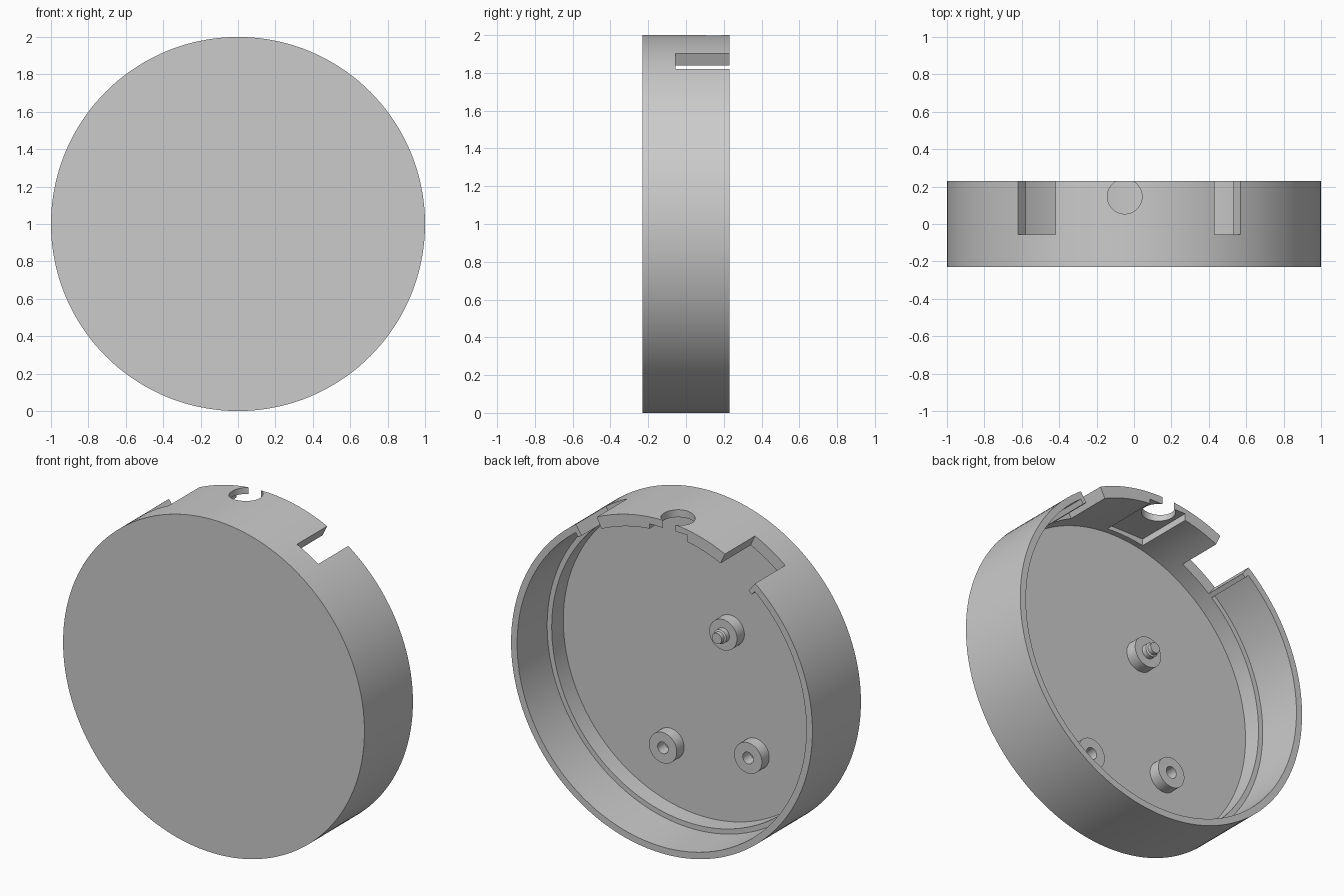
import bpy, bmesh
from math import sin, cos, radians, tau
from mathutils import Vector, Matrix

old = bpy.data.objects.get("Cube")
if old:
    bpy.data.objects.remove(old, do_unlink=True)

grey = bpy.data.materials.new("plain_grey")
grey.use_nodes = True
grey.diffuse_color = (0.6, 0.6, 0.6, 1)
grey.node_tree.nodes["Principled BSDF"].inputs["Base Color"].default_value = (0.6, 0.6, 0.6, 1)

FRONT, BACK = -0.23, 0.23
FLOOR, LEDGE = -0.165, -0.055
CENTRE = 1.0          # height of the housing axis
WALL, LIP = 0.93, 0.96  # inner radii


def make_object(name, bm):
    bmesh.ops.recalc_face_normals(bm, faces=bm.faces)
    mesh = bpy.data.meshes.new(name)
    bm.to_mesh(mesh)
    bm.free()
    mesh.materials.append(grey)
    obj = bpy.data.objects.new(name, mesh)
    bpy.context.collection.objects.link(obj)
    return obj


def activate(obj):
    bpy.ops.object.select_all(action="DESELECT")
    obj.select_set(True)
    bpy.context.view_layer.objects.active = obj


def smooth(obj):
    activate(obj)
    bpy.ops.object.shade_smooth_by_angle(angle=radians(30))


def arc(radius, start, end, steps):
    """Points in x and z; angles in degrees from the top towards +x."""
    return [(radius * sin(radians(start + (end - start) * i / steps)),
             CENTRE + radius * cos(radians(start + (end - start) * i / steps)))
            for i in range(steps + 1)]


def prism(name, outline, y0, y1):
    """Extrude an x-z outline along y."""
    bm = bmesh.new()
    face = bm.faces.new([bm.verts.new((x, y0, z)) for x, z in outline])
    new = bmesh.ops.extrude_face_region(bm, geom=[face])["geom"]
    bmesh.ops.translate(bm, vec=(0, y1 - y0, 0),
                        verts=[v for v in new if isinstance(v, bmesh.types.BMVert)])
    return make_object(name, bm)


def disc(name, radius, y0, y1):
    return prism(name, arc(radius, 0, 360, 144)[:-1], y0, y1)


def sector(name, r0, r1, start, end, y0, y1, steps):
    outline = arc(r1, start, end, steps) + arc(r0, end, start, steps)
    return prism(name, outline, y0, y1)


def cut(target, cutter):
    cutter.hide_render = True
    mod = target.modifiers.new("cut", "BOOLEAN")
    mod.operation = "DIFFERENCE"
    mod.solver = "EXACT"
    mod.object = cutter
    activate(target)
    bpy.ops.object.modifier_apply(modifier=mod.name)
    bpy.data.objects.remove(cutter, do_unlink=True)


def lathe(name, profile, x, z):
    """Spin a radius-depth profile about an axis along y."""
    bm = bmesh.new()
    verts = [bm.verts.new((r, y, 0)) for r, y in profile]
    edges = [bm.edges.new(pair) for pair in zip(verts, verts[1:])]
    bmesh.ops.spin(bm, geom=verts + edges, cent=(0, 0, 0), axis=(0, 1, 0),
                   angle=tau, steps=48, use_duplicate=False)
    bmesh.ops.remove_doubles(bm, verts=bm.verts, dist=0.0001)
    bmesh.ops.translate(bm, vec=(x, 0, z), verts=bm.verts)
    obj = make_object(name, bm)
    smooth(obj)
    return obj


# Round housing, hollowed from the back
housing = disc("housing", 1, FRONT, BACK)
cut(housing, disc("cavity_cutter", WALL, FLOOR, 0.4))

# Thin lip all round except the thick stretch at the top
cut(housing, sector("lip_cutter", 0.88, LIP, 36.5, 320, LEDGE, 0.4, 120))

# Two notches in the rim
for start, end in ((-38.3, -24.8), (25.5, 34.8)):
    cut(housing, sector("notch_cutter", 0.85, 1.1, start, end, LEDGE, 0.4, 8))

# Flat-roofed recess under the cable hole
cut(housing, prism("recess_cutter",
                   [(-0.17, 1.8), (0.08, 1.8), (0.08, 1.955), (-0.17, 1.955)], -0.13, 0.4))

# Cable hole through the top
bm = bmesh.new()
bmesh.ops.create_cone(bm, cap_ends=True, segments=48, radius1=0.093, radius2=0.093, depth=0.5,
                      matrix=Matrix.Translation(Vector((-0.05, 0.147, 1.95))))
cut(housing, make_object("hole_cutter", bm))
smooth(housing)

# Posts on the floor: two hollow, one with a stepped pin
base, face, radius, bore = FLOOR - 0.01, -0.095, 0.092, 0.035
for name, x, z in (("left_post", 0.22, 0.45), ("right_post", -0.345, 0.54)):
    lathe(name, [(bore, base), (bore, face), (radius, face), (radius, base)], x, z)
lathe("pin_post", [(radius, base), (radius, face), (0.042, face), (0.042, face + 0.03),
                   (0.032, face + 0.035), (0.032, face + 0.06), (0, face + 0.06)], -0.18, 1.235)
